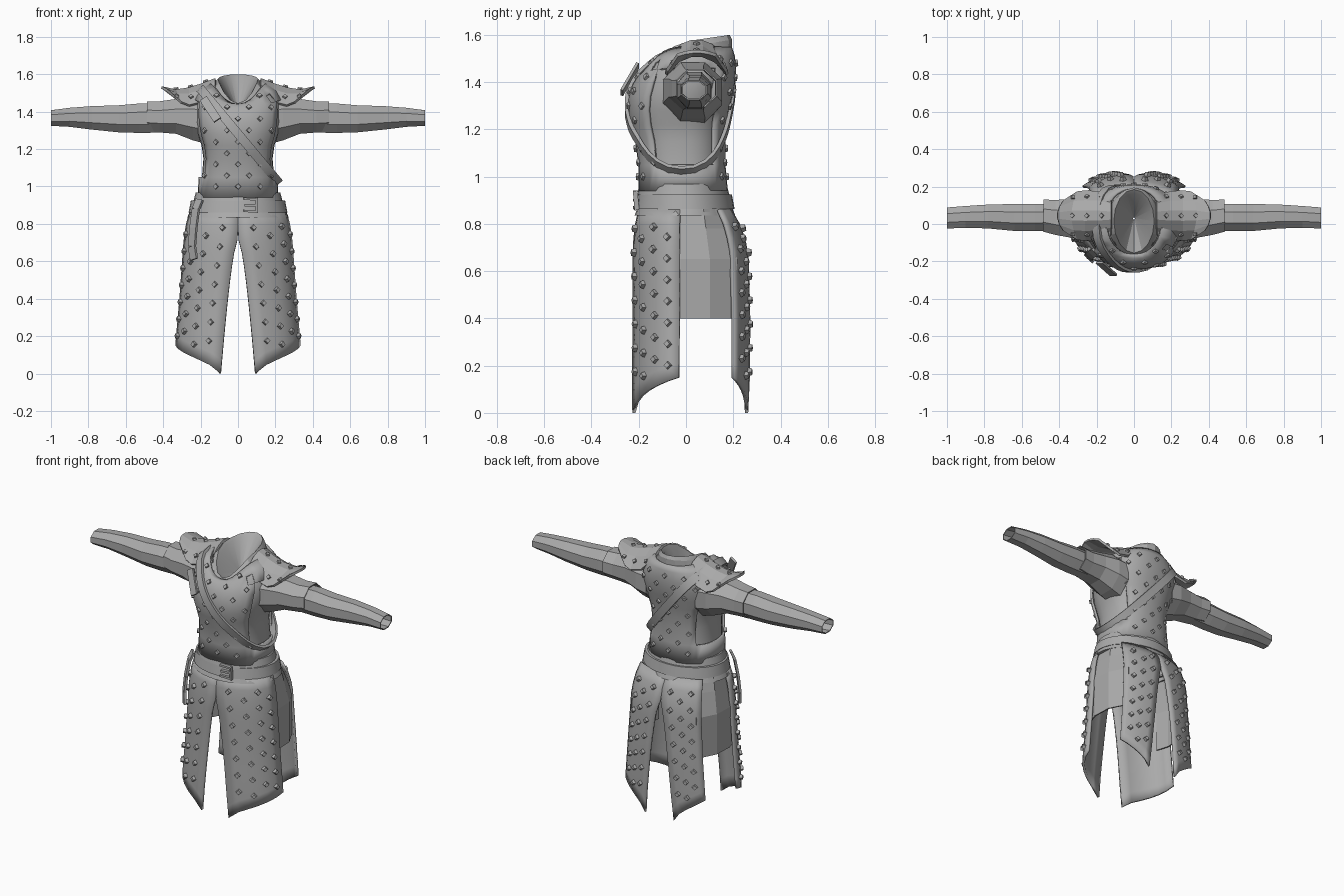
import bpy, bmesh, math
from mathutils import Vector, Matrix
from mathutils.bvhtree import BVHTree

if "Cube" in bpy.data.objects:
    bpy.data.objects.remove(bpy.data.objects["Cube"])

grey = bpy.data.materials.new("worn grey")
grey.diffuse_color = (0.4, 0.4, 0.4, 1)
grey.use_nodes = True
grey.node_tree.nodes["Principled BSDF"].inputs["Base Color"].default_value = grey.diffuse_color


def finish(bm, name, thick=0, smooth=None):
    bmesh.ops.recalc_face_normals(bm, faces=bm.faces)
    me = bpy.data.meshes.new(name)
    bm.to_mesh(me)
    bm.free()
    me.materials.append(grey)
    ob = bpy.data.objects.new(name, me)
    bpy.context.collection.objects.link(ob)
    if smooth:
        bpy.ops.object.select_all(action='DESELECT')
        ob.select_set(True)
        bpy.context.view_layer.objects.active = ob
        bpy.ops.object.shade_smooth_by_angle(angle=math.radians(smooth))
    if thick:
        m = ob.modifiers.new("thickness", 'SOLIDIFY')
        m.thickness, m.offset = thick, 0
    return ob


def grid(rows, closed=False):
    """Skin a list of point rows."""
    bm = bmesh.new()
    vs = [[bm.verts.new(p) for p in r] for r in rows]
    n = len(rows[0])
    for a, b in zip(vs, vs[1:]):
        for i in range(n if closed else n - 1):
            j = (i + 1) % n
            bm.faces.new((a[i], a[j], b[j], b[i]))
    return bm


def lerp_table(table, z):
    """Interpolate rows of (z, values...) sorted by falling z."""
    for p, q in zip(table, table[1:]):
        if z >= q[0]:
            t = min(1, (p[0] - z) / (p[0] - q[0]))
            return [a + (b - a) * t for a, b in zip(p[1:], q[1:])]
    return table[-1][1:]


def add_stud(bm, p, n, r=0.019):
    """Diamond shaped stud: a small frustum standing on a surface."""
    n = Vector(n).normalized()
    up = Vector((0, 0, 1)) if abs(n.z) < 0.9 else Vector((0, 1, 0))
    x = up.cross(n).normalized()
    y = n.cross(x)
    dirs = (x, y, -x, -y)
    lo = [bm.verts.new(p + d * r - n * 0.004) for d in dirs]
    hi = [bm.verts.new(p + d * r * 0.72 + n * 0.017) for d in dirs]
    bm.faces.new(hi)
    for i in range(4):
        j = (i + 1) % 4
        bm.faces.new((lo[i], lo[j], hi[j], hi[i]))


def add_bar(bm, a, b, n, w, t):
    """Flat bar from a to b, facing n."""
    a, b, n = Vector(a), Vector(b), Vector(n)
    d = (b - a).normalized()
    side = d.cross(n).normalized()
    n = side.cross(d)
    m = Matrix((side * w, d * (b - a).length, n * t)).transposed().to_4x4()
    m.translation = (a + b) / 2
    bmesh.ops.create_cube(bm, size=1, matrix=m)


# Shirt body: z, half width, front y, back y, drop at the throat
body = [(.94, .2, -.185, .16, 0), (1.05, .193, -.185, .15, 0), (1.15, .185, -.198, .15, 0),
        (1.22, .195, -.218, .155, 0), (1.28, .215, -.228, .165, 0), (1.34, .228, -.226, .18, 0),
        (1.40, .232, -.21, .192, .01), (1.46, .225, -.19, .195, .04), (1.51, .19, -.17, .19, .075),
        (1.545, .135, -.15, .178, .11)]
SEG = 32


def body_ring(row, off=0):
    z, w, f, b, drop = row
    pts = []
    for i in range(SEG):
        a = 2 * math.pi * i / SEG
        s, c = math.sin(a), math.cos(a)
        x = math.copysign(abs(s) ** .85, s) * (w + off)
        cy = (f + b) / 2
        y = cy - math.copysign(abs(c) ** .85, c) * ((b - f) / 2 + off)
        pts.append((x, y, z - drop * max(0, c) ** 3))
    return pts


finish(grid([body_ring(r) for r in body], True), "shirt_body", smooth=30)

# Studded vest with deep arm openings
vest = grid([body_ring(r, .01) for r in body], True)
gone = []
for f in vest.faces:
    c = f.calc_center_median()
    if abs(c.x) > .13 and -.14 < c.y < .11 and 1.06 < c.z < 1.47:
        gone.append(f)
bmesh.ops.delete(vest, geom=gone, context='FACES')
bmesh.ops.recalc_face_normals(vest, faces=vest.faces)
tree = BVHTree.FromBMesh(vest)
finish(vest, "vest", .014, 35)

studs = bmesh.new()
for side in (-1, 1):
    for row in range(9):
        for col in range(-3, 4):
            x = (col + .5 * (row % 2)) * .115
            hit, n, _, _ = tree.ray_cast(Vector((x, side, 1.0 + row * .06)), Vector((0, -side, 0)))
            if hit and hit.y * side > .02 and abs(n.y) > .3 and abs(x) < .22:
                add_stud(studs, hit, n if n.y * side > 0 else -n)
finish(studs, "vest_studs")

# Collar: outer base, rolled top edge, and funnel inside
rings = []
for w, f, b, zb, zs, zf in ((.15, -.18, .195, 1.52, 1.5, 1.375), (.13, -.172, .195, 1.58, 1.55, 1.43),
                            (.108, -.155, .185, 1.6, 1.575, 1.445), (.095, -.13, .165, 1.585, 1.56, 1.43),
                            (.005, .025, .035, 1.41, 1.41, 1.41)):
    pts = []
    for i in range(16):
        a = 2 * math.pi * i / 16
        s, c = math.sin(a), math.cos(a)
        z = zs + (zf - zs) * max(0, c) ** 1.8 + (zb - zs) * max(0, -c)
        pts.append((w * s, (f + b) / 2 - c * (b - f) / 2, z))
    rings.append(pts)
finish(grid(rings, True), "collar", smooth=25)


# Sleeves: stations of (x, centre y, radius y, centre z, radius z)
def sleeve(name, s, stations):
    rows = []
    for x, cy, ry, cz, rz in stations:
        rows.append([(s * x, cy + ry * math.cos(a), cz + rz * math.sin(a))
                     for a in [math.pi / 4 * (i + .5) for i in range(8)]])
    finish(grid(rows, True), name, .006)


for s, side in ((1, "left"), (-1, "right")):
    sleeve(side + "_upper_sleeve", s, [(.17, .025, .135, 1.355, .135), (.24, .03, .13, 1.365, .125),
                                       (.33, .03, .11, 1.375, .098), (.42, .035, .098, 1.372, .087),
                                       (.485, .045, .09, 1.375, .084)])
    sleeve(side + "_lower_sleeve", s, [(.4, .035, .075, 1.365, .08), (.53, .035, .076, 1.365, .082),
                                       (.64, .035, .075, 1.362, .075), (.78, .04, .066, 1.367, .065),
                                       (.9, .038, .06, 1.37, .052), (1.0, .032, .058, 1.366, .042)])

    # Shoulder pad: arched plate flaring up to its outer lip
    rows = []
    for x, z, hw, drop in ((.12, 1.575, .1, .05), (.19, 1.55, .125, .1), (.26, 1.527, .13, .095),
                           (.335, 1.515, .125, .065), (.41, 1.53, .08, .015)):
        rows.append([(s * (x - .03 * v * v * (x > .3)), .045 + hw * v, z - drop * v * v)
                     for v in (-1, -.6, -.2, .2, .6, 1)])
    pad = grid(rows)
    bmesh.ops.recalc_face_normals(pad, faces=pad.faces)
    pad_tree = BVHTree.FromBMesh(pad)
    finish(pad, side + "_shoulder_pad", .014)
    pad_studs = bmesh.new()
    for x in (.17, .25, .33):
        for y in (-.05, .045, .14):
            hit, n, _, _ = pad_tree.ray_cast(Vector((s * x, y, 2)), Vector((0, 0, -1)))
            if hit:
                add_stud(pad_studs, hit, n if n.z > 0 else -n, .017)
    finish(pad_studs, side + "_pad_studs")

# Diagonal strap wrapped around the body in a tilted plane
full = grid([body_ring(r, .017) for r in body], True)
body_tree = BVHTree.FromBMesh(full)
full.free()
mid = Vector((.01, -.02, 1.27))
d1, nrm = Vector((.64, 0, -.768)), Vector((.768, 0, .64))
inner, low, high, inner2 = [], [], [], []
for i in range(36):
    a = 2 * math.pi * i / 36
    d = d1 * math.cos(a) + Vector((0, 1, 0)) * math.sin(a)
    hit = body_tree.ray_cast(mid, d)[0]
    p = hit if hit else mid + d * .28
    inner.append(p - nrm * .024)
    low.append(p + d * .016 - nrm * .024)
    high.append(p + d * .016 + nrm * .024)
    inner2.append(p + nrm * .024)
finish(grid([inner, low, high, inner2, inner], True), "diagonal_strap", smooth=30)

tail = bmesh.new()
add_bar(tail, (-.185, -.205, 1.47), (-.11, -.272, 1.355), (-.2, -1, .3), .045, .012)
finish(tail, "strap_tail")

# Belt: three stacked bands
for name, z0, z1, w, f, b in (("belt_lower_band", .835, .865, .265, -.212, .203),
                              ("belt_middle_band", .862, .925, .258, -.21, .2),
                              ("belt_upper_band", .922, .968, .232, -.202, .178)):
    rows = []
    for z, k in ((z0, -.03), (z0, .006), (z1, -.006), (z1, -.035)):
        rows.append([((w + k) * math.sin(a), (f + b) / 2 - ((b - f) / 2 + k) * math.cos(a), z)
                     for a in [2 * math.pi * i / 32 for i in range(32)]])
    finish(grid(rows, True), name, smooth=30)

buckle = bmesh.new()
for a, b in (((.03, .935), (.1, .93)), ((.03, .87), (.1, .865)), ((.1, .94), (.1, .858)), ((.035, .9), (.1, .9))):
    add_bar(buckle, (a[0], -.215, a[1]), (b[0], -.208, b[1]), (0, -1, 0), .012, .02)
finish(buckle, "belt_buckle")

hang = bmesh.new()
path = [(-.205, -.148, .93), (-.225, -.158, .88), (-.238, -.172, .78), (-.246, -.178, .68), (-.235, -.19, .61)]
for a, b in zip(path, path[1:]):
    add_bar(hang, a, b, (-.7, -.7, 0), .048, .014)
finish(hang, "hanging_belt_end")

# Skirt panels: z, half width, front depth, back depth
skirt = [(.86, .255, .195, .185), (.78, .278, .213, .232), (.68, .288, .22, .258),
         (.4, .308, .222, .268), (.15, .33, .228, .268), (0, .335, .228, .262)]


def panel_point(s, back, u, t, off=0):
    z = .86 + ((.15 * u ** .65) - .86) * t
    a, f, b = lerp_table(skirt, z)
    slit = .092 * (max(0, .72 - z) / .72) ** .65
    end = math.radians(55 if back else 85)
    ph = math.asin(slit / a)
    ph += (end - ph) * u
    if back:
        return Vector((s * (a + off) * math.sin(ph) ** .95, (b + off) * math.cos(ph) ** .55, z))
    return Vector((s * (a + off) * math.sin(ph), -(f + off) * math.cos(ph) ** .85, z))


for back, end in ((False, "front"), (True, "back")):
    for s, side in ((1, "left"), (-1, "right")):
        rows = [[panel_point(s, back, u / 6, t / 12) for u in range(7)] for t in range(13)]
        finish(grid(rows), f"{side}_{end}_skirt_panel", .014, 30)
        bm = bmesh.new()
        for col, u in enumerate((.2, .45, .7) if back else (.2, .43, .65, .85)):
            for k in range(7):
                t = .1 + k * .125 + (.06 if col % 2 else 0)
                if t > .93:
                    continue
                p = panel_point(s, back, u, t)
                du = panel_point(s, back, u + .05, t) - p
                dv = panel_point(s, back, u, t + .03) - p
                n = du.cross(dv)
                if n.dot(Vector((p.x, p.y, 0))) < 0:
                    n = -n
                add_stud(bm, p + n.normalized() * .006, n)
        finish(bm, f"{side}_{end}_skirt_studs")

# Inner side skirts filling the gap between front and back panels
for s, side in ((1, "left"), (-1, "right")):
    rows = []
    for z in (.88, .78, .65, .4):
        g = min(1, (.88 - z) / .23)
        rows.append([(s * (x + dx * g), y + dy * g, z) for x, y, dx, dy in
                     ((.215, -.1, .045, 0), (.238, -.02, .047, 0), (.235, .07, .045, .03), (.17, .14, .05, .075))])
    finish(grid(rows), side + "_inner_skirt", .008)
